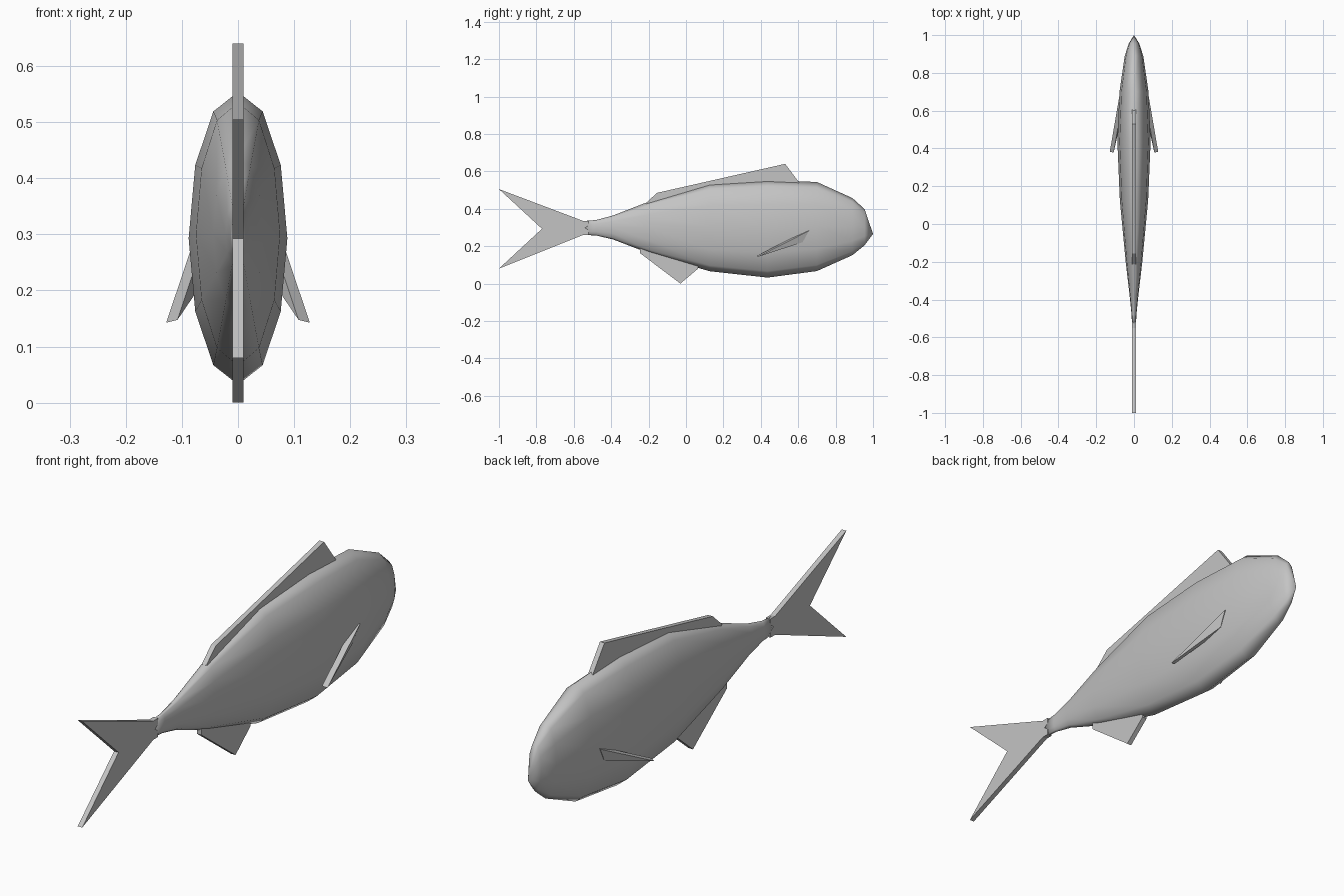
import bpy, bmesh, math
from mathutils import Vector

if "Cube" in bpy.data.objects:
    bpy.data.objects.remove(bpy.data.objects["Cube"])

mat = bpy.data.materials.new("plain grey")
mat.diffuse_color = (0.55, 0.55, 0.55, 1)
mat.use_nodes = True
mat.node_tree.nodes["Principled BSDF"].inputs["Base Color"].default_value = mat.diffuse_color


def finish(bm, name, smooth=False):
    bmesh.ops.recalc_face_normals(bm, faces=bm.faces[:])
    me = bpy.data.meshes.new(name)
    for f in bm.faces:
        f.smooth = smooth
    bm.to_mesh(me)
    bm.free()
    ob = bpy.data.objects.new(name, me)
    me.materials.append(mat)
    bpy.context.collection.objects.link(ob)
    return ob


def slab(name, points, offset):
    """Flat outline thickened by +/- half of the offset vector."""
    bm = bmesh.new()
    h = Vector(offset) / 2
    a = [bm.verts.new(Vector(p) - h) for p in points]
    b = [bm.verts.new(Vector(p) + h) for p in points]
    bm.faces.new(a)
    bm.faces.new(b[::-1])
    n = len(points)
    for i in range(n):
        j = (i + 1) % n
        bm.faces.new((a[i], b[i], b[j], a[j]))
    return finish(bm, name)


def middle_fin(name, outline):
    return slab(name, [(0, y, z) for y, z in outline], (0.02, 0, 0))


# body: twelve-sided oval rings (y, half width, bottom, top)
rings = [(-0.54, 0.010, 0.260, 0.335), (-0.48, 0.013, 0.257, 0.340),
         (-0.39, 0.022, 0.236, 0.364), (-0.20, 0.044, 0.163, 0.438),
         (0.126, 0.075, 0.066, 0.535), (0.436, 0.088, 0.032, 0.554),
         (0.70, 0.077, 0.067, 0.543), (0.89, 0.049, 0.152, 0.457),
         (0.955, 0.028, 0.205, 0.398)]
bm = bmesh.new()
loops = []
for y, w, lo, hi in rings:
    c, h = (lo + hi) / 2, (hi - lo) / 2
    loops.append([bm.verts.new((w * math.sin(k * math.pi / 6), y,
                                c + h * math.cos(k * math.pi / 6)))
                  for k in range(12)])
nose = bm.verts.new((0, 1.0, 0.265))
bm.faces.new(loops[0])
for k in range(12):
    j = (k + 1) % 12
    for p, q in zip(loops, loops[1:]):
        bm.faces.new((p[k], p[j], q[j], q[k]))
    bm.faces.new((loops[-1][k], loops[-1][j], nose))
finish(bm, "body", smooth=True)

# fins on the middle plane
middle_fin("tail_fin", [(-0.52, 0.335), (-0.55, 0.335), (-1.0, 0.505),
                        (-0.77, 0.293), (-1.0, 0.08), (-0.55, 0.26), (-0.52, 0.26)])
middle_fin("back_fin", [(-0.215, 0.43), (-0.155, 0.485), (0.53, 0.64),
                        (0.605, 0.54), (0.58, 0.45), (0.1, 0.45), (-0.15, 0.38)])
middle_fin("belly_fin", [(-0.245, 0.22), (-0.245, 0.162), (-0.03, 0.0),
                         (0.065, 0.08), (0.06, 0.15), (-0.15, 0.25)])

# side fins, rooted inside the body
for side, name in ((1, "right_side_fin"), (-1, "left_side_fin")):
    slab(name, [(side * x, y, z) for x, y, z in
                ((0.118, 0.38, 0.145), (0.071, 0.655, 0.285), (0.065, 0.62, 0.223))],
         (side * 0.02, 0.006, -0.005))
